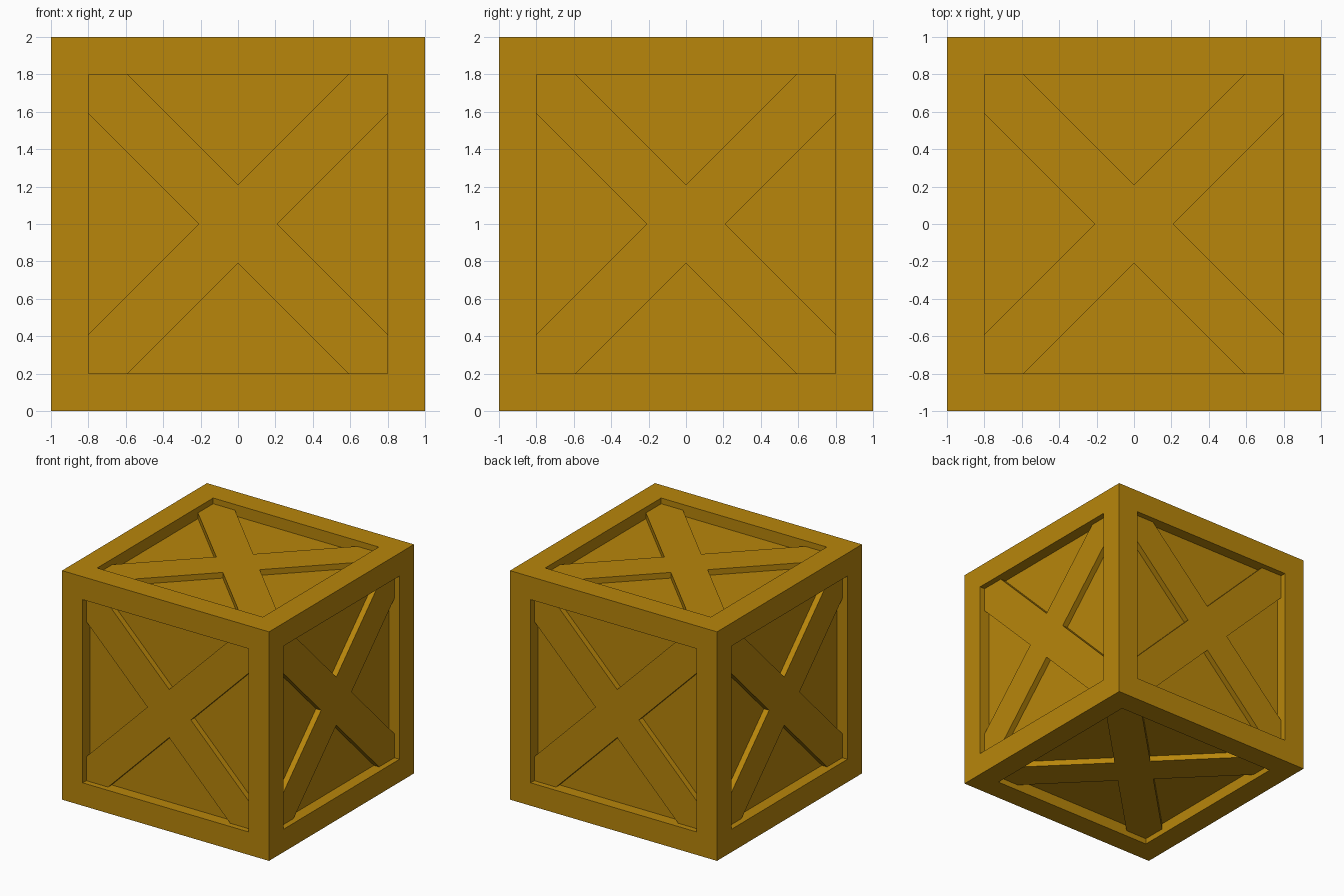
import bpy, bmesh, math
from mathutils import Matrix

if "Cube" in bpy.data.objects:
    bpy.data.objects.remove(bpy.data.objects["Cube"])

HALF, OPEN = 1.0, 0.8        # half size of the crate, half size of a face opening
PANEL, BRACE = 0.9, 0.95     # distance of panel and brace surfaces from the centre
OFF = 0.21                   # diagonal brace half width measured along an axis

wood = bpy.data.materials.new("golden_wood")
wood.diffuse_color = (0.479, 0.238, 0.0033, 1)
wood.use_nodes = True
wood.node_tree.nodes["Principled BSDF"].inputs["Base Color"].default_value = wood.diffuse_color


def finish(bm, name):
    bmesh.ops.recalc_face_normals(bm, faces=bm.faces)
    mesh = bpy.data.meshes.new(name)
    bm.to_mesh(mesh)
    bm.free()
    mesh.materials.append(wood)
    obj = bpy.data.objects.new(name, mesh)
    bpy.context.collection.objects.link(obj)
    return obj


# Crate body: a cube with a recessed panel on each side
bm = bmesh.new()
bmesh.ops.create_cube(bm, size=2 * HALF, matrix=Matrix.Translation((0, 0, HALF)))
sides = list(bm.faces)
bmesh.ops.inset_individual(bm, faces=sides, thickness=HALF - OPEN, use_even_offset=True)
bmesh.ops.inset_individual(bm, faces=sides, thickness=0, depth=PANEL - HALF)
finish(bm, "crate_frame")

# X-shaped brace outline, one quarter turned four times
quarter = [(OFF, 0), (OPEN, OPEN - OFF), (OPEN, OPEN), (OPEN - OFF, OPEN)]
outline = []
for k in range(4):
    c, s = (1, 0, -1, 0)[k], (0, 1, 0, -1)[k]
    outline += [(x * c - y * s, x * s + y * c) for x, y in quarter]

# One brace on each of the six sides
turns = {"top": (0, "X"), "bottom": (180, "X"), "front": (90, "X"),
         "back": (-90, "X"), "right": (90, "Y"), "left": (-90, "Y")}
for side, (angle, axis) in turns.items():
    bm = bmesh.new()
    face = bm.faces.new([bm.verts.new((x, y, PANEL)) for x, y in outline])
    top = bmesh.ops.extrude_face_region(bm, geom=[face], use_keep_orig=True)["geom"]
    bmesh.ops.translate(bm, vec=(0, 0, BRACE - PANEL),
                        verts=[v for v in top if isinstance(v, bmesh.types.BMVert)])
    bm.transform(Matrix.Translation((0, 0, HALF)) @ Matrix.Rotation(math.radians(angle), 4, axis))
    finish(bm, side + "_cross_brace")
